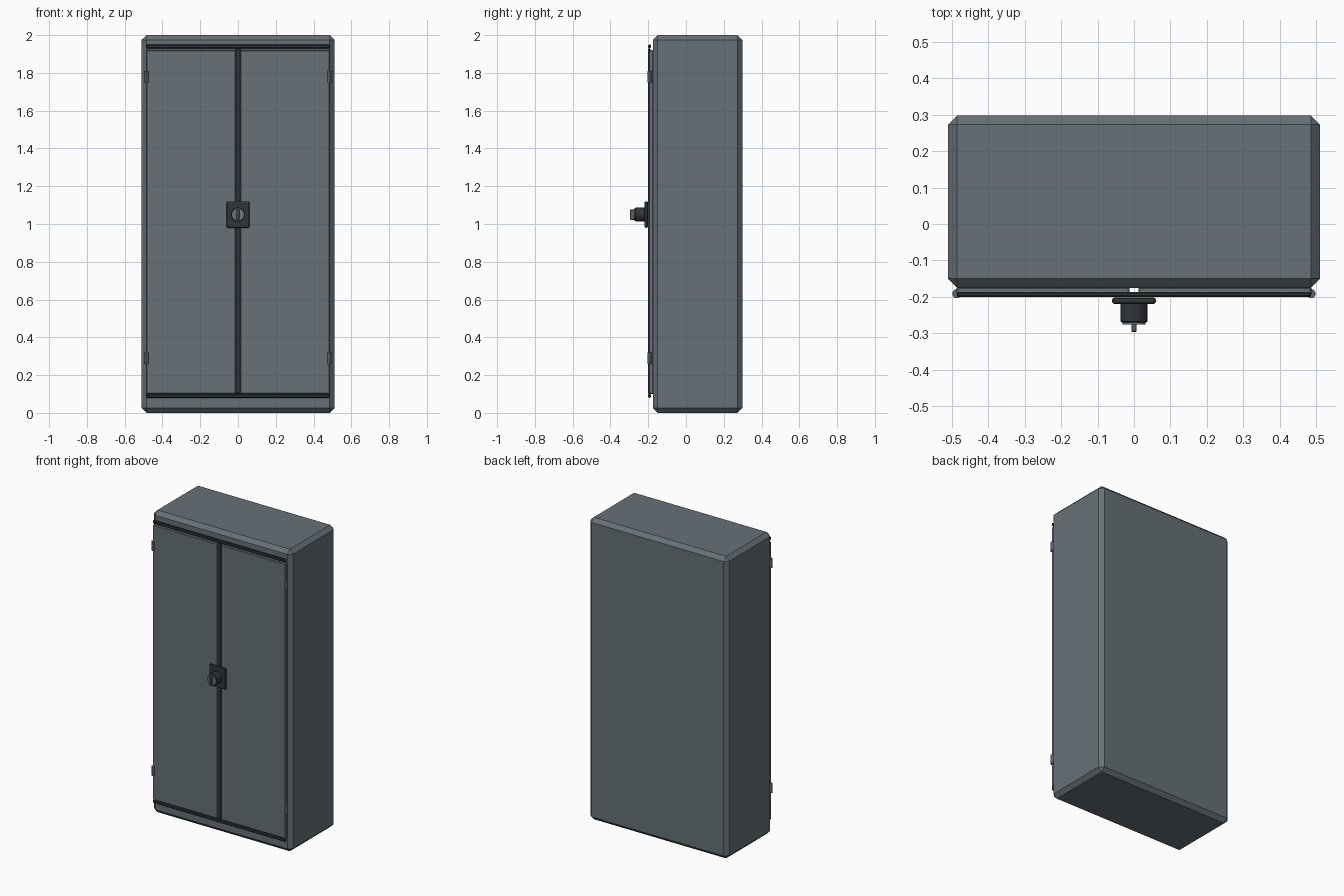
import bpy, math

if "Cube" in bpy.data.objects:
    bpy.data.objects.remove(bpy.data.objects["Cube"])


def material(name, rgb):
    m = bpy.data.materials.new(name)
    m.diffuse_color = (*rgb, 1)
    m.use_nodes = True
    m.node_tree.nodes["Principled BSDF"].inputs["Base Color"].default_value = m.diffuse_color
    return m


STEEL = material("blue grey steel", (0.135, 0.165, 0.185))
DARK = material("dark trim", (0.030, 0.036, 0.039))
HINGE = material("hinge grey", (0.10, 0.122, 0.135))
METAL = material("lock metal", (0.15, 0.18, 0.20))


def finish(ob, name, mat, bevel, segments=1):
    ob.name = name
    ob.data.materials.append(mat)
    if bevel:
        b = ob.modifiers.new("bevel", 'BEVEL')
        b.width = bevel
        b.segments = segments
        b.limit_method = 'ANGLE'
        b.angle_limit = math.radians(50)
    return ob


def box(name, x, y, z, mat, bevel=0, segments=1):
    """Box from (min, max) ranges."""
    bpy.ops.mesh.primitive_cube_add(
        size=1, location=[(a + b) / 2 for a, b in (x, y, z)])
    ob = bpy.context.object
    ob.scale = [b - a for a, b in (x, y, z)]
    bpy.ops.object.transform_apply(location=False, rotation=False, scale=True)
    return finish(ob, name, mat, bevel, segments)


def cylinder(name, loc, r, depth, mat, sides, along_y=False, bevel=0):
    bpy.ops.mesh.primitive_cylinder_add(
        vertices=sides, radius=r, depth=depth, location=loc,
        rotation=(math.pi / 2 if along_y else 0, 0, 0))
    ob = finish(bpy.context.object, name, mat, bevel)
    bpy.ops.object.shade_smooth_by_angle(angle=math.radians(30))
    return ob


# Chamfered cabinet body
box("cabinet_body", (-0.51, 0.51), (-0.175, 0.298), (0, 2), STEEL, 0.025)

# Door leaves with a gap between them, and their hinges
for side, s in (("left", -1), ("right", 1)):
    xs = sorted((s * 0.012, s * 0.487))
    box(side + "_door", xs, (-0.197, -0.173), (0.10, 1.92), STEEL, 0.004)
    for level, z in (("upper", 1.78), ("lower", 0.29)):
        cylinder(f"{side}_{level}_hinge", (s * 0.486, -0.191, z), 0.0125,
                 0.06, HINGE, 12)

# Dark trim: rails above and below the doors, strip over the gap
for level, z in (("top", 1.94), ("bottom", 0.09)):
    box(level + "_rail", (-0.486, 0.486), (-0.2, -0.186),
        (z - 0.01, z + 0.01), DARK, 0.004)
box("centre_strip", (-0.0145, 0.0145), (-0.2, -0.189), (0.10, 1.93), DARK, 0.004)

# Lock: plate, barrel, face disc and key grip
box("lock_plate", (-0.06, 0.06), (-0.219, -0.202), (0.98, 1.12), DARK, 0.006, 2)
cylinder("lock_barrel", (0, -0.243, 1.05), 0.037, 0.054, DARK, 24, True, 0.003)
cylinder("lock_face", (0, -0.272, 1.05), 0.032, 0.007, METAL, 24, True)
box("key_grip", (-0.007, 0.007), (-0.296, -0.272), (1.022, 1.077), HINGE, 0.002)
